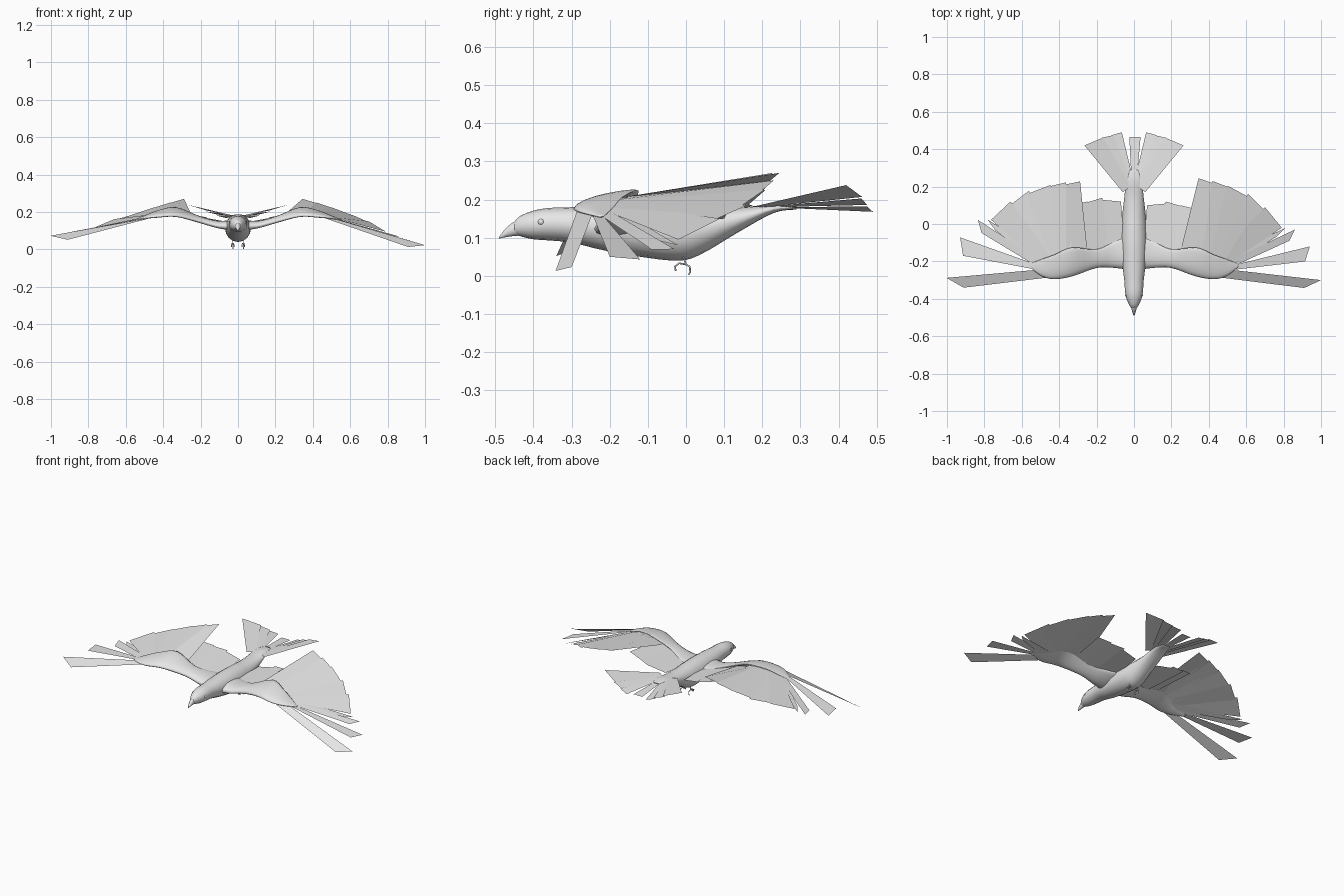
import bpy, bmesh, math
from mathutils import Vector

grey = bpy.data.materials.new("plumage grey")
grey.diffuse_color = (0.8, 0.8, 0.8, 1)


def finish(name, bm, smooth=True):
    if smooth:
        bmesh.ops.recalc_face_normals(bm, faces=bm.faces)
    mesh = bpy.data.meshes.new(name)
    bm.to_mesh(mesh)
    bm.free()
    mesh.materials.append(grey)
    ob = bpy.data.objects.new(name, mesh)
    bpy.context.collection.objects.link(ob)
    for p in mesh.polygons:
        p.use_smooth = smooth
    return ob


def refine(rows, steps=4):
    """Catmull-Rom interpolation between stations."""
    out = []
    for i in range(len(rows) - 1):
        p = [rows[max(0, min(len(rows) - 1, i + k))] for k in (-1, 0, 1, 2)]
        for s in range(steps):
            t = s / steps
            out.append([0.5 * (2 * b + (c - a) * t + (2 * a - 5 * b + 4 * c - d) * t * t
                               + (3 * b - a - 3 * c + d) * t ** 3) for a, b, c, d in zip(*p)])
    return out + [list(rows[-1])]


def loft(name, rings, taper=0.0, sides=16):
    """Skin ellipses given as (centre, half axis u, half axis v); taper thins the +u end."""
    bm = bmesh.new()
    loops = []
    for c, u, v in rings:
        angles = [2 * math.pi * k / sides for k in range(sides)]
        loops.append([bm.verts.new(c + u * math.cos(a) + v * math.sin(a) * (1 - taper * math.cos(a)))
                      for a in angles])
    for a, b in zip(loops, loops[1:]):
        for k in range(sides):
            j = (k + 1) % sides
            bm.faces.new((a[k], a[j], b[j], b[k]))
    bm.faces.new(loops[0])
    bm.faces.new(loops[-1])
    return finish(name, bm)


def body_loft(name, rows):
    """Rows are y, bottom z, top z, half width."""
    return loft(name, [(Vector((0, y, (lo + hi) / 2)), Vector((w, 0, 0)), Vector((0, 0, (hi - lo) / 2)))
                       for y, lo, hi, w in refine(rows)])


# Body with head, neck and tail root
body_loft("body", [
    (-0.450, 0.110, 0.142, 0.014), (-0.435, 0.104, 0.157, 0.024), (-0.40, 0.096, 0.171, 0.040),
    (-0.36, 0.093, 0.178, 0.048), (-0.30, 0.087, 0.180, 0.052), (-0.22, 0.068, 0.184, 0.062),
    (-0.12, 0.050, 0.188, 0.069), (-0.02, 0.040, 0.186, 0.069), (0.04, 0.057, 0.182, 0.064),
    (0.14, 0.116, 0.180, 0.052), (0.23, 0.165, 0.187, 0.042), (0.29, 0.174, 0.182, 0.022)])

# Hooked beak
body_loft("beak", [
    (-0.490, 0.098, 0.102, 0.002), (-0.475, 0.101, 0.122, 0.008),
    (-0.455, 0.104, 0.139, 0.013), (-0.43, 0.106, 0.152, 0.017)])

# Eyes
for side, label in ((1, "right"), (-1, "left")):
    bm = bmesh.new()
    bmesh.ops.create_uvsphere(bm, u_segments=12, v_segments=8, radius=0.009)
    finish(label + "_eye", bm).location = (0.039 * side, -0.38, 0.141)

# Wing arm stations: x, front y, rear y, front z, rear z, half thickness
ARM = [(0.0, -0.25, -0.05, 0.125, 0.140, 0.030), (0.10, -0.235, -0.09, 0.125, 0.145, 0.018),
       (0.20, -0.235, -0.135, 0.150, 0.172, 0.015), (0.33, -0.28, -0.125, 0.180, 0.224, 0.014),
       (0.43, -0.295, -0.165, 0.175, 0.207, 0.011), (0.50, -0.275, -0.19, 0.167, 0.180, 0.007),
       (0.56, -0.228, -0.215, 0.155, 0.156, 0.002)]

# Wing feathers: outer base, inner base, outer tip, inner tip
WING = [
    ((0.45, -0.285, 0.172), (0.52, -0.245, 0.163), (0.91, -0.342, 0.013), (1.00, -0.30, 0.023)),
    ((0.49, -0.25, 0.172), (0.47, -0.235, 0.178), (0.915, -0.20, 0.050), (0.94, -0.12, 0.043)),
    ((0.49, -0.245, 0.173), (0.46, -0.22, 0.182), (0.83, -0.09, 0.069), (0.86, -0.03, 0.070)),
    ((0.48, -0.24, 0.175), (0.44, -0.20, 0.188), (0.76, -0.07, 0.092), (0.81, -0.02, 0.080)),
    ((0.49, -0.22, 0.174), (0.44, -0.18, 0.190), (0.79, -0.02, 0.095), (0.70, 0.09, 0.150)),
    ((0.47, -0.21, 0.180), (0.42, -0.18, 0.195), (0.70, 0.07, 0.145), (0.61, 0.16, 0.185)),
    ((0.44, -0.20, 0.188), (0.38, -0.16, 0.205), (0.62, 0.14, 0.180), (0.50, 0.205, 0.225)),
    ((0.40, -0.18, 0.200), (0.33, -0.15, 0.210), (0.51, 0.195, 0.220), (0.42, 0.23, 0.250)),
    ((0.36, -0.16, 0.207), (0.25, -0.14, 0.187), (0.43, 0.215, 0.245), (0.345, 0.245, 0.270)),
    ((0.30, -0.15, 0.195), (0.21, -0.15, 0.170), (0.33, 0.08, 0.205), (0.25, 0.10, 0.190)),
    ((0.23, -0.15, 0.172), (0.14, -0.13, 0.152), (0.27, 0.09, 0.190), (0.17, 0.12, 0.172)),
    ((0.16, -0.14, 0.156), (0.05, -0.11, 0.140), (0.18, 0.11, 0.170), (0.07, 0.10, 0.150))]


def feathers(name, quads):
    bm = bmesh.new()
    for b0, b1, t0, t1 in quads:
        bm.faces.new([bm.verts.new(p) for p in (b0, t0, t1, b1)])
    bm.normal_update()
    bmesh.ops.reverse_faces(bm, faces=[f for f in bm.faces if f.normal.z < 0])
    return finish(name, bm, smooth=False)


def sweep_left(p):
    """The left feather tips are turned back and raised a little."""
    x, y, z = p
    if x < 0.341:
        return (x, y + 0.02, z)
    a = 0.13 * max(0, min(1, (y + 0.35) / 0.3))
    dx, dy = x - 0.45, y + 0.2
    return (0.45 + dx * math.cos(a) - dy * math.sin(a), -0.2 + dx * math.sin(a) + dy * math.cos(a),
            z + 0.05 * max(0, (x - 0.6) / 0.4))


for side, label in ((1, "right"), (-1, "left")):
    loft(label + "_wing_arm", [
        (Vector((side * x, (yf + yr) / 2, (zf + zr) / 2)), Vector((0, (yr - yf) / 2, (zr - zf) / 2)),
         Vector((0, 0, th))) for x, yf, yr, zf, zr, th in refine(ARM)], taper=0.4)
    quads = [(b0, b1, t0, t1) if side > 0 else (b0, b1, sweep_left(t0), sweep_left(t1))
             for b0, b1, t0, t1 in WING]
    feathers(label + "_wing_feathers", [[(side * x, y, z) for x, y, z in q] for q in quads])

# Tail fan: three feathers each side of a central one
TAIL = [((0.0, 0.22), (0.025, 0.20), (0.065, 0.49, 0.168), (0.12, 0.475, 0.182)),
        ((0.01, 0.21), (0.035, 0.19), (0.11, 0.475, 0.186), (0.175, 0.46, 0.203)),
        ((0.02, 0.20), (0.06, 0.17), (0.165, 0.462, 0.207), (0.265, 0.42, 0.238))]
tail = [((-0.012, 0.2, 0.18), (0.012, 0.2, 0.18), (-0.025, 0.465, 0.166), (0.035, 0.465, 0.166))]
for side in (1, -1):
    for b0, b1, t0, t1 in TAIL:
        tail.append([(side * p[0], p[1], p[2] if len(p) > 2 else 0.18) for p in (b0, b1, t0, t1)])
feathers("tail_feathers", tail)

# Feet: short shank, front toes and a rear toe with curled claws
for side, label in ((1, "right"), (-1, "left")):
    cu = bpy.data.curves.new(label + "_foot", "CURVE")
    cu.dimensions = "3D"
    cu.bevel_depth = 0.0025
    cu.bevel_resolution = 1
    cu.use_fill_caps = True
    paths = [[(0, -0.01, 0.06), (0, 0.0, 0.03)],
             [(0, 0.0, 0.03), (0.002, 0.010, 0.024), (0.002, 0.011, 0.010), (0.001, 0.007, 0.003)]]
    for dx in (-0.006, 0, 0.006):
        paths.append([(0, 0.0, 0.03), (dx * 0.6, -0.018, 0.033), (dx, -0.029, 0.025), (dx, -0.027, 0.013)])
    for path in paths:
        sp = cu.splines.new("POLY")
        sp.points.add(len(path) - 1)
        for pt, (x, y, z) in zip(sp.points, path):
            pt.co = (0.028 * side + x, y, z, 1)
    cu.materials.append(grey)
    bpy.context.collection.objects.link(bpy.data.objects.new(label + "_foot", cu))
